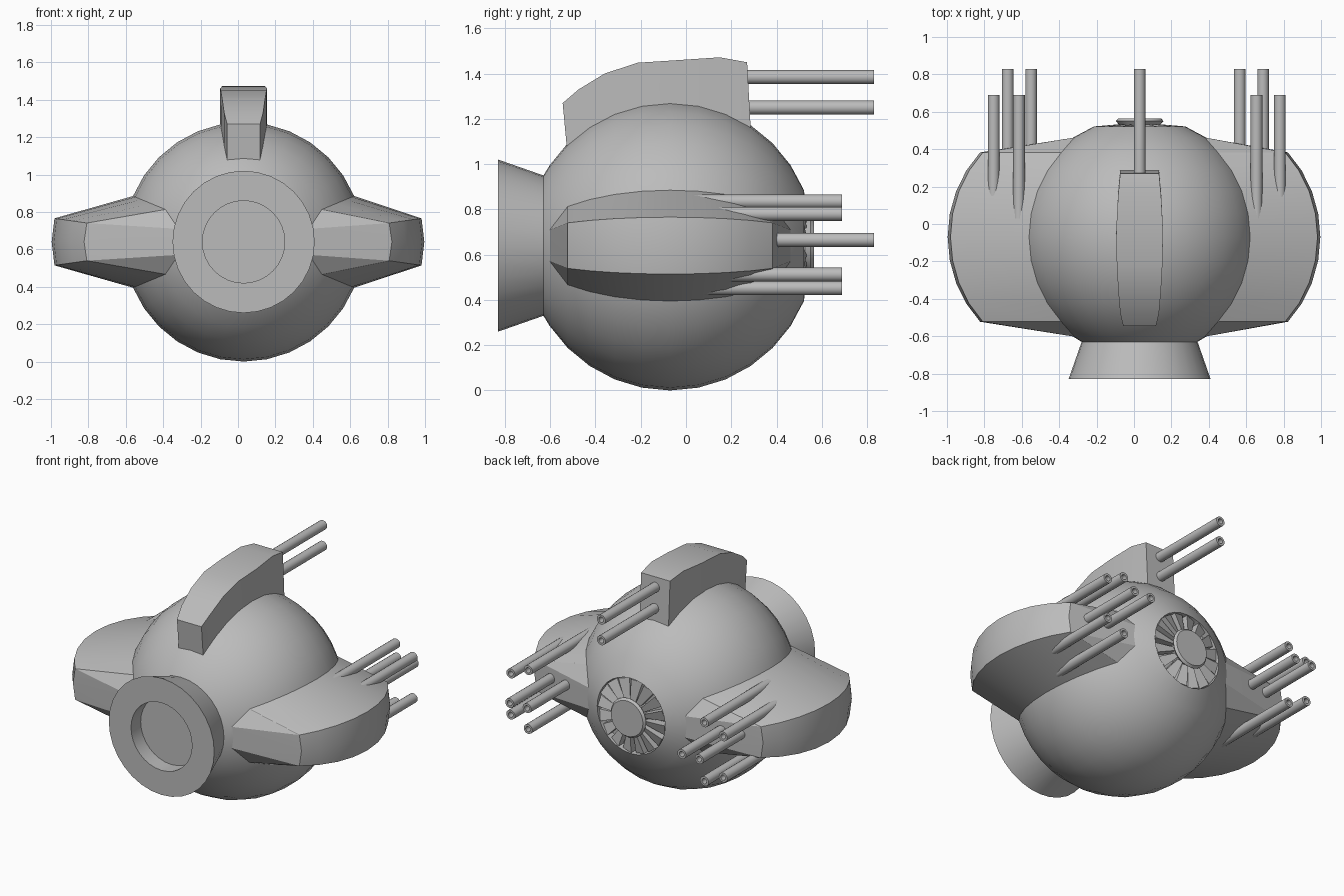
import bpy, bmesh, math
from math import sin, cos, radians, pi

if "Cube" in bpy.data.objects:
    bpy.data.objects.remove(bpy.data.objects["Cube"])

CX, CY, CZ, R = 0.03, -0.07, 0.64, 0.64      # centre and radius of the hull ball
STEP = radians(11.25)

grey = bpy.data.materials.new("hull grey")
grey.diffuse_color = (0.5, 0.5, 0.5, 1)
grey.use_nodes = True
grey.node_tree.nodes["Principled BSDF"].inputs["Base Color"].default_value = grey.diffuse_color


def finish(name, bm, angle=30):
    bmesh.ops.remove_doubles(bm, verts=bm.verts, dist=1e-5)
    bmesh.ops.recalc_face_normals(bm, faces=bm.faces)
    me = bpy.data.meshes.new(name)
    bm.to_mesh(me)
    bm.free()
    me.materials.append(grey)
    ob = bpy.data.objects.new(name, me)
    bpy.context.collection.objects.link(ob)
    bpy.ops.object.select_all(action='DESELECT')
    ob.select_set(True)
    bpy.context.view_layer.objects.active = ob
    bpy.ops.object.shade_smooth_by_angle(angle=radians(angle))
    return ob


def lathe(bm, profile, x, z, seg):
    """Spin (radius, y) points about a line parallel to y."""
    rings = []
    for r, y in profile:
        if r == 0:
            rings.append([bm.verts.new((x, y, z))] * seg)
        else:
            rings.append([bm.verts.new((x + r * cos(2 * pi * k / seg), y, z + r * sin(2 * pi * k / seg)))
                          for k in range(seg)])
    for a, b in zip(rings, rings[1:]):
        for k in range(seg):
            n = (k + 1) % seg
            quad = list(dict.fromkeys((a[k], a[n], b[n], b[k])))
            if len(quad) > 2:
                bm.faces.new(quad)


def loft(bm, sections, caps=True):
    """Skin closed cross-sections; returns the vertex rows."""
    rows = [[bm.verts.new(p) for p in s] for s in sections]
    n = len(rows[0])
    for a, b in zip(rows, rows[1:]):
        for k in range(n):
            bm.faces.new((a[k], a[(k + 1) % n], b[(k + 1) % n], b[k]))
    if caps:
        bm.faces.new(rows[0])
        bm.faces.new(rows[-1])
    return rows


# Ball hull with intake recess at +y and flared engine nozzle at -y
bm = bmesh.new()
profile = [(0, 0.47), (0.24, 0.47), (0.245, CY + R * cos(2 * STEP))]
profile += [(R * sin(i * STEP), CY + R * cos(i * STEP)) for i in range(3, 14)]
profile += [(0.31, -0.63), (0.38, -0.83), (0.22, -0.83), (0.22, -0.73), (0, -0.73)]
lathe(bm, profile, CX, CZ, 32)
finish("ball_hull", bm)

# Intake hub and tilted radial blades
bm = bmesh.new()
lathe(bm, [(0, 0.565), (0.115, 0.565), (0.127, 0.55), (0.105, 0.525), (0.105, 0.47)], CX, CZ, 32)
finish("intake_hub", bm)

bm = bmesh.new()
for k in range(16):
    a0 = k * pi / 8
    a1 = a0 + radians(17)
    secs = []
    for r, lift in ((0.1, 0.012), (0.24, 0)):
        secs.append([(CX + r * cos(a), y + lift, CZ + r * sin(a))
                     for a, y in ((a0, 0.522), (a1, 0.505), (a1, 0.47), (a0, 0.47))])
    loft(bm, secs)
finish("intake_blades", bm)


# Side pods, pulled out of the ball between 45 degree rings
def pod(name, side, reach):
    bm = bmesh.new()
    secs = []
    for i in range(-4, 5):
        a = i * STEP
        x, z = R * cos(a) * cos(2 * STEP), R * cos(a) * sin(2 * STEP)
        zo = 0.04 + 0.35 * z
        y = CY + R * sin(a)
        pts = [(x, z), (x + reach, zo), (x + reach + 0.015, 0), (x + reach, -zo), (x, -z)]
        secs.append([(CX + side * px, y, CZ + pz) for px, pz in pts])
    rows = loft(bm, secs, caps=False)
    # end faces fair back into the hull
    rr = R * sin(3 * STEP)
    for row, s in ((rows[0], -1), (rows[-1], 1)):
        top, bot = [bm.verts.new((CX + side * rr * cos(STEP), CY + s * R * cos(3 * STEP),
                                  CZ + q * rr * sin(STEP))) for q in (1, -1)]
        bm.faces.new((row[0], row[1], top))
        bm.faces.new((row[1], row[2], top))
        bm.faces.new((row[2], bot, top))
        bm.faces.new((row[2], row[3], bot))
        bm.faces.new((row[3], row[4], bot))
    finish(name, bm, 25)


pod("right_pod", 1, 0.36)
pod("left_pod", -1, 0.42)

# Dorsal fin: (y at top, y at base, half width, top height)
bm = bmesh.new()
secs = []
for yt, yb, w, zt in [(-0.545, -0.525, 0.088, 1.27), (-0.475, -0.43, 0.104, 1.33), (-0.36, -0.32, 0.114, 1.40),
                      (-0.215, -0.2, 0.122, 1.448), (-0.03, -0.05, 0.125, 1.46), (0.15, 0.17, 0.115, 1.472),
                      (0.27, 0.287, 0.104, 1.45)]:
    zb = CZ + math.sqrt(R * R - (yb - CY) ** 2) - 0.035
    secs.append([(CX - w, yt, zt), (CX + w, yt, zt), (CX + w, yb, zb), (CX - w, yb, zb)])
loft(bm, secs)
finish("dorsal_fin", bm)


# Gun barrels with hollow muzzles
def barrel(bm, x, z, y0, y1, r=0.031):
    lathe(bm, [(0, y0), (r, y0), (r, y1), (r * 0.55, y1), (r * 0.55, y1 - 0.05), (0, y1 - 0.05)], x, z, 16)


bm = bmesh.new()
for z in (1.385, 1.25):
    barrel(bm, CX, z, 0.2, 0.83)
finish("fin_guns", bm)

for name, mids, inner, outer in (("right_guns", (0.565, 0.69), 0.655, 0.78),
                                 ("left_guns", (-0.55, -0.675), -0.615, -0.75)):
    bm = bmesh.new()
    for x in mids:
        barrel(bm, x, 0.665, 0.3, 0.83)
    for x, z in ((inner, 0.835), (outer, 0.78), (inner, 0.452), (outer, 0.512)):
        barrel(bm, x, z, 0.03, 0.69)
    finish(name, bm)
